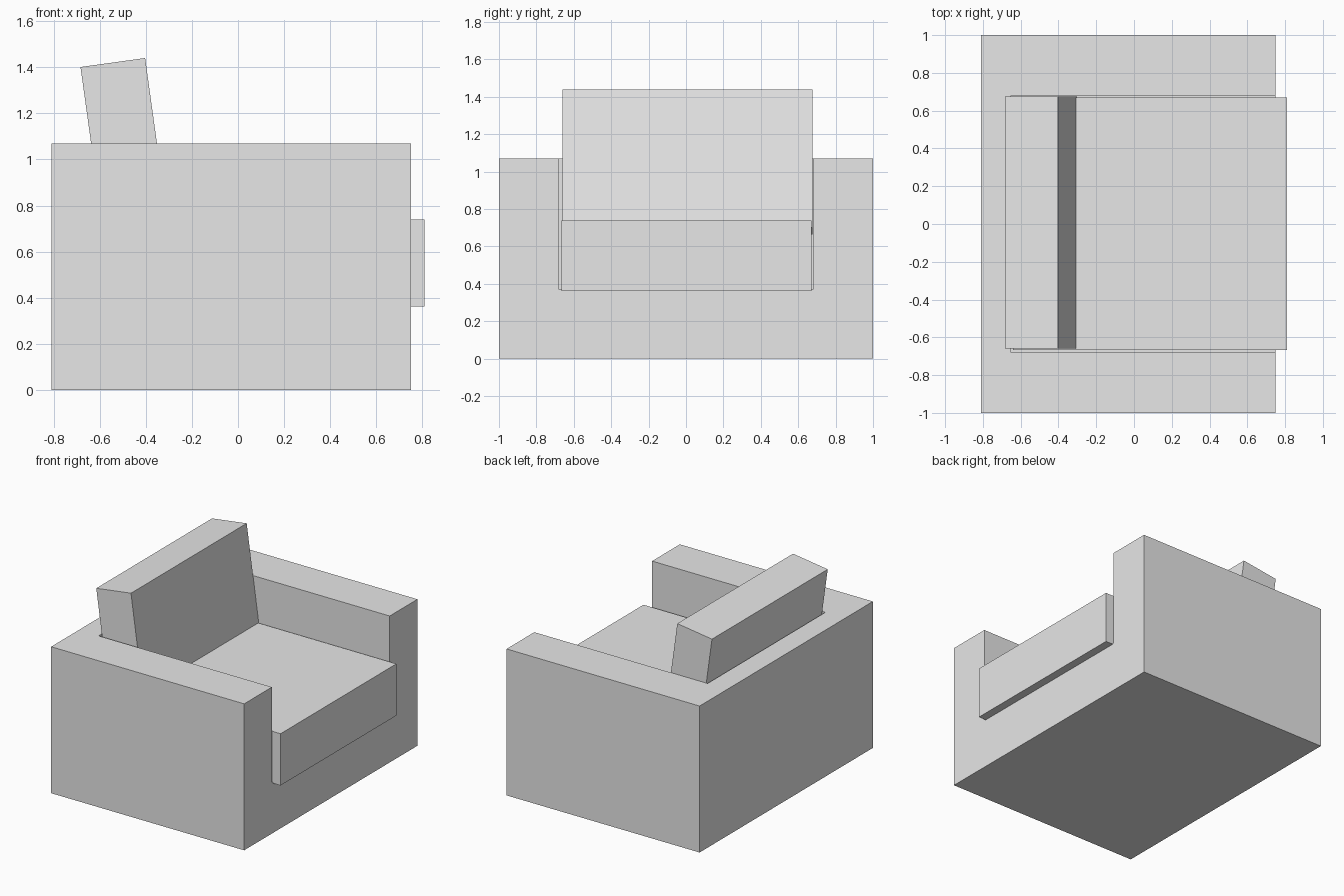
import bpy
from math import radians
from mathutils import Matrix, Vector

cube = bpy.data.objects.get("Cube")
if cube:
    bpy.data.objects.remove(cube, do_unlink=True)

GREY = (0.8, 0.8, 0.8, 1.0)
fabric = bpy.data.materials.new("light grey fabric")
fabric.use_nodes = True
fabric.diffuse_color = GREY
fabric.node_tree.nodes["Principled BSDF"].inputs["Base Color"].default_value = GREY


def box(name, low, high):
    """Flat-shaded box between two opposite corners."""
    low, high = Vector(low), Vector(high)
    bpy.ops.mesh.primitive_cube_add(size=1, location=(low + high) / 2)
    obj = bpy.context.object
    obj.name = name
    size = high - low
    obj.data.transform(Matrix.Diagonal((*size, 1)))
    obj.data.materials.append(fabric)
    return obj


# Solid frame: arms, back and base in one block, hollowed for the cushions
frame = box("chair_frame", (-0.81, -1, 0), (0.75, 1, 1.07))
hollow = box("seat_hollow_cutter", (-0.65, -0.68, 0.37), (1.0, 0.68, 1.5))
cut = frame.modifiers.new("seat hollow", 'BOOLEAN')
cut.operation = 'DIFFERENCE'
cut.solver = 'EXACT'
cut.object = hollow
bpy.context.view_layer.objects.active = frame
bpy.ops.object.modifier_apply(modifier=cut.name)
bpy.data.objects.remove(hollow, do_unlink=True)

# Seat cushion, overhanging the open side
box("seat_cushion", (-0.64, -0.666, 0.362), (0.81, 0.671, 0.74))

# Back cushion, pivoted at its top front edge and leaning back
back = box("back_cushion", (-0.283, -0.66, -0.745), (0, 0.676, 0))
back.data.transform(Matrix.Translation(back.location))
back.matrix_world = Matrix.Translation((-0.403, 0, 1.44)) @ Matrix.Rotation(radians(-7.9), 4, 'Y')
